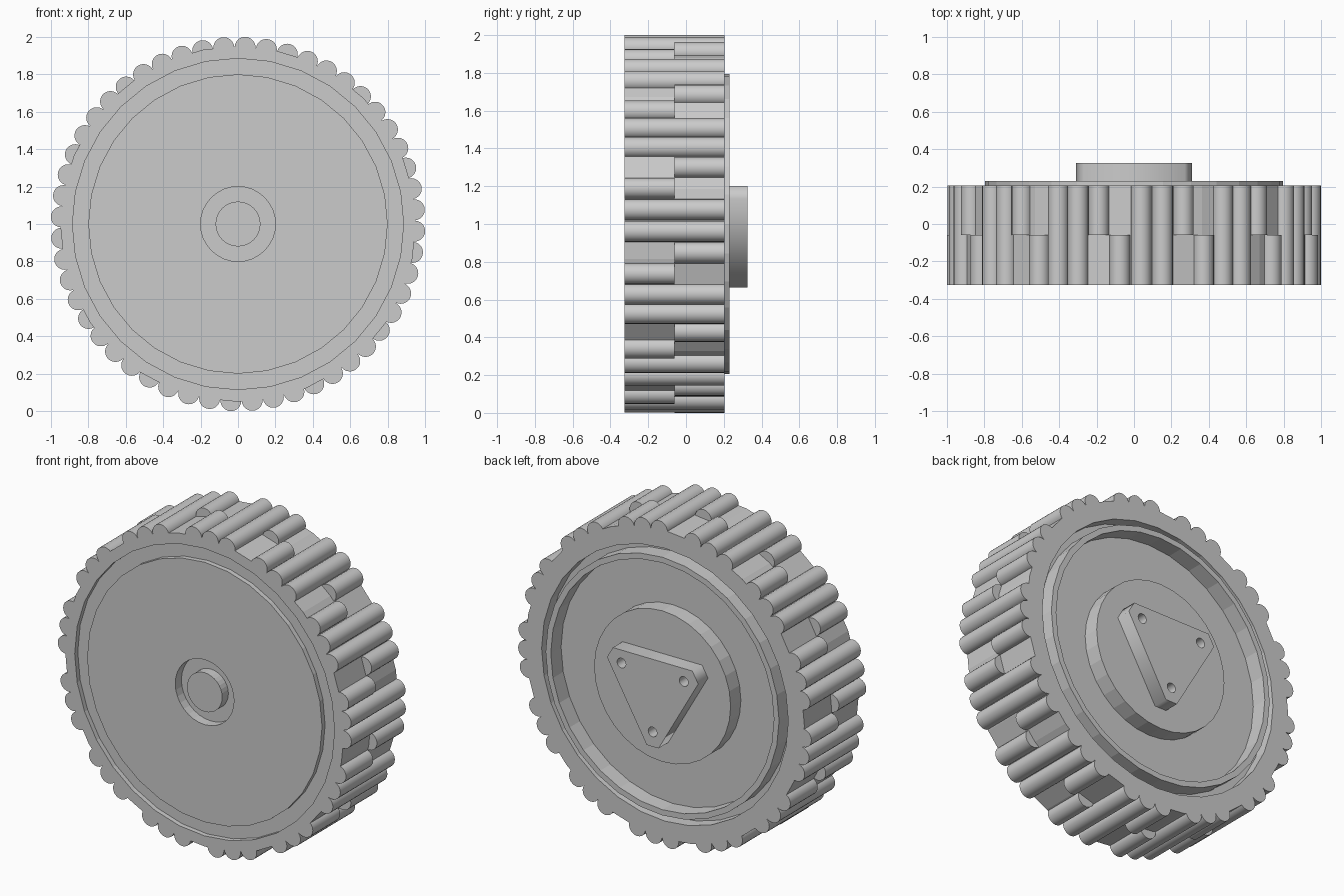
import bpy, bmesh, math
from mathutils import Matrix

if "Cube" in bpy.data.objects:
    bpy.data.objects.remove(bpy.data.objects["Cube"], do_unlink=True)

AXLE = 1.0                      # height of the wheel axis
FRONT, MIDDLE, BACK = -0.325, -0.06, 0.205

grey = bpy.data.materials.new("light grey")
grey.use_nodes = True
grey.diffuse_color = (0.6, 0.6, 0.6, 1)
grey.node_tree.nodes["Principled BSDF"].inputs["Base Color"].default_value = (0.6, 0.6, 0.6, 1)


def finish(name, bm, smooth_angle=None):
    """Clean a bmesh, turn it into an object and colour it."""
    bmesh.ops.remove_doubles(bm, verts=bm.verts, dist=1e-5)
    bmesh.ops.recalc_face_normals(bm, faces=bm.faces)
    mesh = bpy.data.meshes.new(name)
    bm.to_mesh(mesh)
    bm.free()
    mesh.materials.append(grey)
    obj = bpy.data.objects.new(name, mesh)
    bpy.context.collection.objects.link(obj)
    if smooth_angle:
        bpy.ops.object.select_all(action="DESELECT")
        obj.select_set(True)
        bpy.context.view_layer.objects.active = obj
        bpy.ops.object.shade_smooth_by_angle(angle=math.radians(smooth_angle))
    return obj


def lathe(name, profile, closed=False, steps=32):
    """Spin (radius, y) points around the axle."""
    bm = bmesh.new()
    verts = [bm.verts.new((r, y, AXLE)) for r, y in profile]
    pairs = list(zip(verts, verts[1:]))
    if closed:
        pairs.append((verts[-1], verts[0]))
    edges = [bm.edges.new(p) for p in pairs]
    bmesh.ops.spin(bm, geom=verts + edges, cent=(0, 0, AXLE), axis=(0, 1, 0),
                   angle=2 * math.pi, steps=steps)
    return finish(name, bm)


# Tyre ring
lathe("tyre", [(0.885, FRONT), (0.95, FRONT), (0.95, BACK), (0.84, BACK),
               (0.84, 0.12), (0.885, -0.28)], closed=True)

# Wheel disc: front plate with sunken pin, rear dish with rim and raised centre
lathe("wheel_disc", [(0, FRONT), (0.12, FRONT), (0.12, -0.265), (0.2, -0.265),
                     (0.2, FRONT), (0.8, FRONT), (0.8, -0.295), (0.9, -0.295),
                     (0.9, 0.13), (0.795, 0.13), (0.795, 0.23), (0.76, 0.23),
                     (0.76, 0.13), (0.465, 0.13), (0.465, 0.23), (0, 0.23)])

# Tread bars: two full width, one back half, one front half, repeated
LUGS = 52
spans = [(FRONT, BACK), (FRONT, BACK), (MIDDLE, BACK), (FRONT, MIDDLE)]
bm = bmesh.new()
for i in range(LUGS):
    start, end = spans[i % 4]
    angle = math.radians(4.6) - i * 2 * math.pi / LUGS
    place = (Matrix.Translation((0.945 * math.cos(angle), (start + end) / 2,
                                 AXLE + 0.945 * math.sin(angle)))
             @ Matrix.Rotation(math.pi / 2, 4, "X"))
    bmesh.ops.create_cone(bm, cap_ends=True, segments=20, radius1=0.056,
                          radius2=0.056, depth=end - start, matrix=place)
finish("tread_bars", bm, smooth_angle=30)


# Rear mounting plate: triangle with cut corners and three holes
def add_loop(curve, points):
    spline = curve.splines.new("POLY")
    spline.points.add(len(points) - 1)
    for p, (x, y) in zip(spline.points, points):
        p.co = (x, y, 0, 1)
    spline.use_cyclic_u = True


def polar(radius, degrees):
    a = math.radians(degrees)
    return radius * math.cos(a), radius * math.sin(a)


curve = bpy.data.curves.new("plate_outline", "CURVE")
curve.dimensions = "2D"
curve.fill_mode = "BOTH"
curve.extrude = 0.05
corners = (30, 150, 270)
add_loop(curve, [polar(0.338, c + s) for c in corners for s in (-6.8, 6.8)])
for c in corners:
    cx, cy = polar(0.245, c)
    add_loop(curve, [(cx + dx, cy + dy) for dx, dy in
                     (polar(0.03, k * 360 / 16) for k in range(16))])
outline = bpy.data.objects.new("plate_outline", curve)
bpy.context.collection.objects.link(outline)
bpy.context.view_layer.update()
plate_mesh = bpy.data.meshes.new_from_object(
    outline.evaluated_get(bpy.context.evaluated_depsgraph_get()))
bm = bmesh.new()
bm.from_mesh(plate_mesh)
bm.transform(Matrix.Translation((0, 0.275, AXLE)) @ Matrix.Rotation(math.pi / 2, 4, "X"))
bpy.data.objects.remove(outline, do_unlink=True)
bpy.data.meshes.remove(plate_mesh)
finish("mounting_plate", bm)
